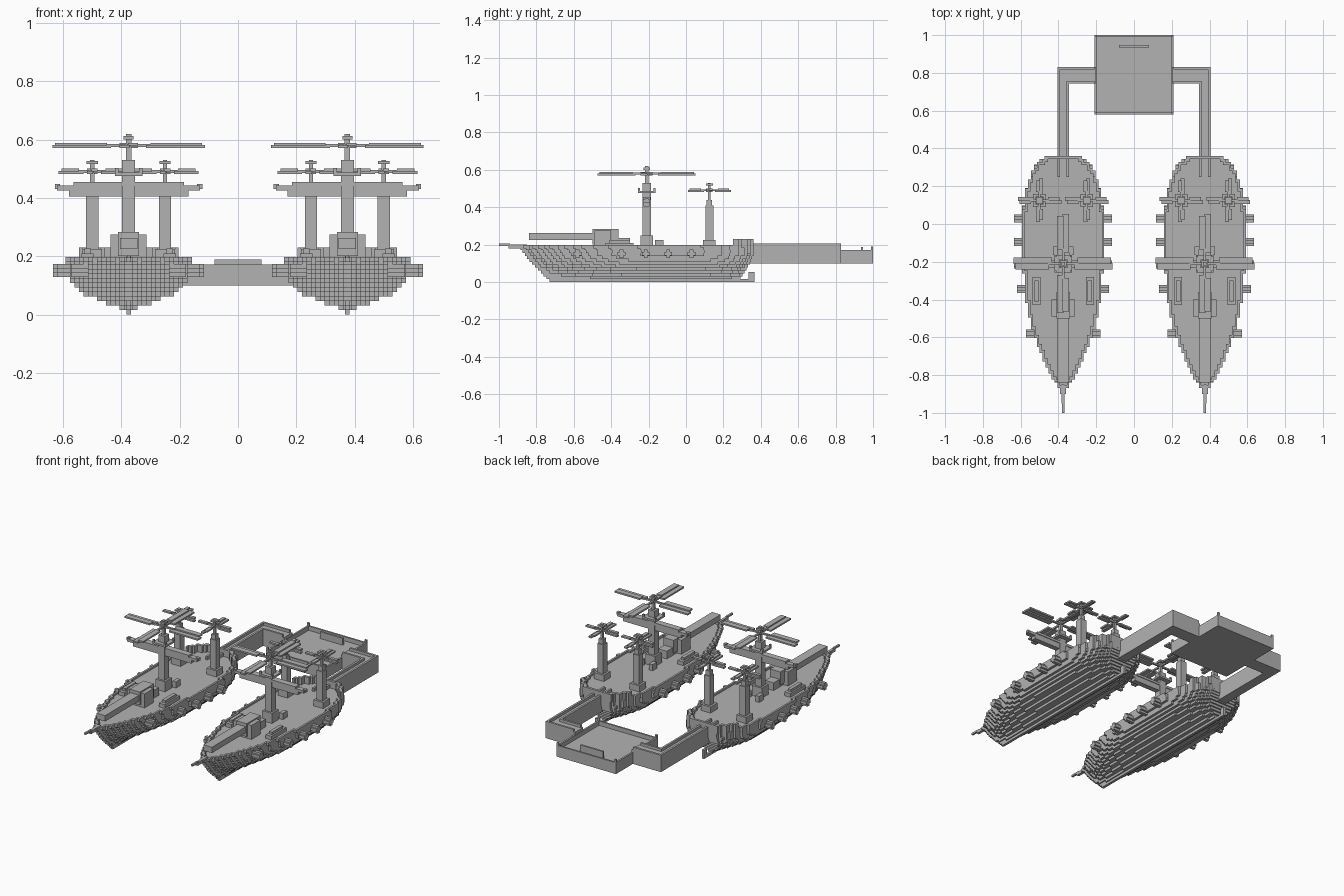
import bpy, bmesh
from mathutils import Matrix, Vector

if "Cube" in bpy.data.objects:
    bpy.data.objects.remove(bpy.data.objects["Cube"], do_unlink=True)

grey = bpy.data.materials.new("plain_grey")
grey.use_nodes = True
COLOUR = (0.45, 0.45, 0.45, 1)
grey.diffuse_color = COLOUR
grey.node_tree.nodes["Principled BSDF"].inputs["Base Color"].default_value = COLOUR

SHIP_X = 0.375
STEP = 0.0155


def box(bm, x, y, z):
    """Box from three (low, high) pairs."""
    size = [max(a) - min(a) for a in (x, y, z)]
    mid = Vector([sum(a) / 2 for a in (x, y, z)])
    bmesh.ops.create_cube(bm, size=1, matrix=Matrix.Translation(mid) @ Matrix.Diagonal((*size, 1)))


def post(bm, x, y, half, z0, z1):
    box(bm, (x - half, x + half), (y - half, y + half), (z0, z1))


def mirrored(bm, x, y, z):
    for s in (-1, 1):
        box(bm, (s * x[0], s * x[1]), y, z)


def finish(bm, name, offsets=(0,)):
    mesh = bpy.data.meshes.new(name)
    bmesh.ops.recalc_face_normals(bm, faces=bm.faces)
    bm.to_mesh(mesh)
    bm.free()
    mesh.materials.append(grey)
    for off in offsets:
        side = "left_" if off > 0 else "right_" if off < 0 else ""
        ob = bpy.data.objects.new(side + name, mesh)
        ob.location.x = off
        bpy.context.collection.objects.link(ob)


def ship_part(bm, name):
    finish(bm, name, (SHIP_X, -SHIP_X))


def lerp(table, t):
    for (a, va), (b, vb) in zip(table, table[1:]):
        if t <= b:
            return va + (vb - va) * max(0, t - a) / (b - a)
    return table[-1][1]


# Deck plan, and how beam and ends grow with height
PLAN = [(-.9, .012), (-.86, .03), (-.8, .065), (-.7, .112), (-.6, .15), (-.5, .177), (-.4, .197),
        (-.25, .21), (.08, .21), (.18, .195), (.25, .175), (.31, .145), (.36, .09)]
BEAM = [(0, .02), (.02, .2), (.04, .48), (.06, .7), (.08, .86), (.105, .95), (.135, 1)]
BOW = [(0, -.73), (.03, -.76), (.1, -.83), (.17, -.885), (.19, -.9)]
STERN = [(0, .28), (.04, .31), (.1, .345), (.14, .36)]


def half_width(y, z):
    b, s = lerp(BOW, z), lerp(STERN, z)
    w = lerp(PLAN, -.9 + 1.26 * (y - b) / (s - b)) * lerp(BEAM, z)
    return max(.008, round(w / STEP) * STEP)


def rows(z):
    b, s = lerp(BOW, z), lerp(STERN, z)
    n = round((s - b) / STEP)
    return [(b + (s - b) * i / n, b + (s - b) * (i + 1) / n) for i in range(n)]


# Hull: stacked stepped layers
bm = bmesh.new()
for i in range(12):
    z0, z1 = i * STEP, (i + 1) * STEP
    edge = []
    for y0, y1 in rows(z0):
        w = half_width((y0 + y1) / 2, z0)
        if edge and abs(edge[-1][0] - w) < 1e-5:
            edge[-1] = (w, y1)
        else:
            edge += [(w, y0), (w, y1)]
    outline = edge + [(-w, y) for w, y in reversed(edge)]
    face = bm.faces.new([bm.verts.new((x, y, z0)) for x, y in outline])
    top = bmesh.ops.extrude_face_region(bm, geom=[face], use_keep_orig=True)["geom"]
    bmesh.ops.translate(bm, vec=(0, 0, z1 - z0), verts=[v for v in top if isinstance(v, bmesh.types.BMVert)])
bmesh.ops.triangulate(bm, faces=[f for f in bm.faces if len(f.verts) > 4])
ship_part(bm, "hull")

# Low bulwark around the deck, higher at the stern
bm = bmesh.new()
spans = rows(.19)
for i, (y0, y1) in enumerate(spans):
    w = half_width((y0 + y1) / 2, .19)
    near = [half_width(sum(spans[j]) / 2, .19) for j in (max(i - 1, 0), min(i + 1, len(spans) - 1))]
    inner = max(0, min([w] + near) - .012)
    mirrored(bm, (inner, w), (y0, y1), (.18, .23 if y0 > .25 else .198))
box(bm, (-.1, .1), (.345, .36), (.18, .23))
ship_part(bm, "bulwark")

# Keel, rudder and bowsprit
bm = bmesh.new()
box(bm, (-.008, .008), (-.73, .34), (0, .016))
box(bm, (-.008, .008), (.335, .365), (0, .055))
ship_part(bm, "keel_and_rudder")
bm = bmesh.new()
box(bm, (-.008, .008), (-.95, -.85), (.18, .2))
box(bm, (-.006, .006), (-1, -.94), (.194, .205))
ship_part(bm, "bowsprit")

# Broadside guns with cross-shaped barrels
bm = bmesh.new()
for y in (-.58, -.345, -.215, -.095, .03):
    w = half_width(y, .15)
    mirrored(bm, (w - .03, w + .042), (y - .021, y + .021), (.142, .16))
    mirrored(bm, (w - .03, w + .042), (y - .01, y + .01), (.128, .174))
ship_part(bm, "broadside_guns")

# Bow gun and deck boxes
bm = bmesh.new()
box(bm, (-.03, .03), (-.84, -.44), (.225, .262))
box(bm, (-.062, .062), (-.49, -.40), (.18, .275))
box(bm, (-.036, .036), (-.5, -.36), (.2, .283))
box(bm, (-.03, .03), (-.4, -.3), (.18, .235))
ship_part(bm, "bow_gun")
bm = bmesh.new()
mirrored(bm, (.12, .162), (-.43, -.28), (.18, .21))
mirrored(bm, (.13, .152), (-.41, -.3), (.2, .226))
ship_part(bm, "deck_boxes")


def rotor(bm, cx, cy, z, reach, root, half):
    """Four pitched blades, each two stepped planks on a thin spoke."""
    new = bmesh.new()
    for k in range(4):
        box(new, (0, root + .02), (-.006, .006), (-.005, .005))
        box(new, (root, reach), (-half, .003), (-.009, .001))
        box(new, (root + .015, reach - .01), (-.003, half), (-.001, .009))
        bmesh.ops.rotate(new, verts=new.verts, matrix=Matrix.Rotation(1.5707963, 3, "Z"))
    bmesh.ops.translate(new, verts=new.verts, vec=(cx, cy, z))
    temp = bpy.data.meshes.new("rotor_temp")
    new.to_mesh(temp)
    new.free()
    bm.from_mesh(temp)
    bpy.data.meshes.remove(temp)


# Main mast with crow's nest, hub and large rotor
MAST_Y = -.21
bm = bmesh.new()
post(bm, 0, MAST_Y, .034, .18, .25)
post(bm, 0, MAST_Y, .022, .2, .53)
post(bm, 0, MAST_Y, .009, .5, .62)
post(bm, 0, MAST_Y, .017, .60, .612)
post(bm, 0, MAST_Y, .047, .475, .487)
for sx in (-1, 1):
    for sy in (-1, 1):
        post(bm, sx * .041, MAST_Y + sy * .041, .006, .48, .502)
mirrored(bm, (.03, .055), (-.165, -.12), (.18, .225))
ship_part(bm, "main_mast")
bm = bmesh.new()
rotor(bm, 0, MAST_Y, .58, .262, .06, .032)
ship_part(bm, "main_rotor")

# Stepped yard across the main mast
bm = bmesh.new()
box(bm, (-.19, .19), (MAST_Y - .02, MAST_Y + .02), (.44, .455))
box(bm, (-.245, .245), (MAST_Y - .016, MAST_Y + .016), (.425, .442))
box(bm, (-.205, .205), (MAST_Y - .016, MAST_Y + .016), (.405, .426))
mirrored(bm, (.235, .253), (MAST_Y - .01, MAST_Y + .01), (.43, .448))
ship_part(bm, "yard")

# Twin rear masts with small rotors
masts, rotors = bmesh.new(), bmesh.new()
for x in (-.125, .125):
    post(masts, x, .125, .034, .18, .225)
    post(masts, x, .125, .021, .2, .41)
    post(masts, x, .125, .015, .4, .44)
    post(masts, x, .125, .007, .43, .53)
    post(masts, x, .125, .019, .517, .527)
    rotor(rotors, x, .125, .491, .115, .03, .018)
ship_part(masts, "rear_masts")
ship_part(rotors, "rear_rotors")

# Channel-shaped arms joining each ship to the platform
bm = bmesh.new()
mirrored(bm, (.345, .405), (.33, .83), (.1, .19))
mirrored(bm, (.2, .35), (.745, .83), (.1, .19))
mirrored(bm, (.345, .358), (.25, .75), (.185, .207))
mirrored(bm, (.392, .405), (.25, .83), (.185, .207))
mirrored(bm, (.21, .358), (.745, .758), (.185, .207))
mirrored(bm, (.21, .405), (.817, .83), (.185, .207))
finish(bm, "connecting_arms")

# Square platform tray with rim, corner posts and raised bar
bm = bmesh.new()
box(bm, (-.205, .205), (.585, .995), (.1, .145))
mirrored(bm, (.197, .208), (.58, 1), (.1, .172))
for y in ((.58, .591), (.989, 1)):
    box(bm, (-.208, .208), y, (.1, .172))
    mirrored(bm, (.195, .208), y, (.17, .19))
box(bm, (-.08, .08), (.935, .947), (.14, .188))
finish(bm, "platform")
